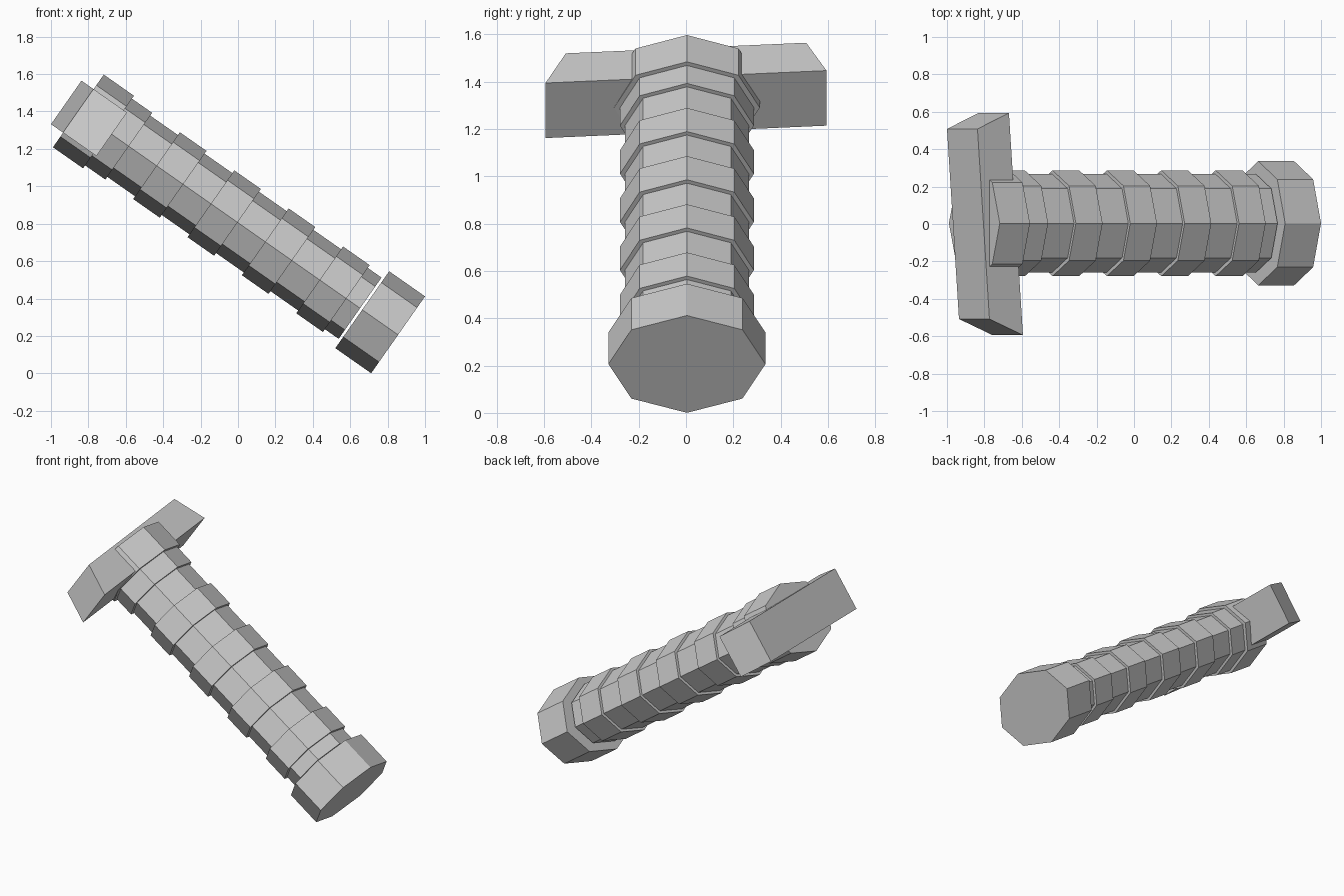
import bpy, bmesh
from math import radians
from mathutils import Matrix

if "Cube" in bpy.data.objects:
    bpy.data.objects.remove(bpy.data.objects["Cube"])

# Local frame: z runs along the handle from the butt end, x is the flat thickness, y the width
FRAME = Matrix.Translation((0.856, 0.004, 0.206)) @ Matrix.Rotation(radians(-55), 4, 'Y')


def finish(name, bm):
    bmesh.ops.recalc_face_normals(bm, faces=bm.faces)
    mesh = bpy.data.meshes.new(name)
    bm.to_mesh(mesh)
    bm.free()
    obj = bpy.data.objects.new(name, mesh)
    obj.matrix_world = FRAME
    bpy.context.collection.objects.link(obj)
    return obj


def stepped_octagon(name, stations):
    """Flattened octagonal solid through (distance, x radius, y radius) stations."""
    bm = bmesh.new()
    d, rx, ry = stations[0]
    ring = bmesh.ops.create_circle(bm, segments=8, radius=1, cap_ends=True)["verts"]
    for v in ring:
        v.co = (v.co.x * rx, v.co.y * ry, d)
    edges = list(bm.edges)
    px, py = rx, ry
    for d, rx, ry in stations[1:]:
        out = bmesh.ops.extrude_edge_only(bm, edges=edges)["geom"]
        edges = [g for g in out if isinstance(g, bmesh.types.BMEdge)]
        for v in [g for g in out if isinstance(g, bmesh.types.BMVert)]:
            v.co = (v.co.x * rx / px, v.co.y * ry / py, d)
        px, py = rx, ry
    bmesh.ops.contextual_create(bm, geom=edges)
    return finish(name, bm)


# Pommel
stepped_octagon("pommel", [(0, 0.251, 0.332), (0.234, 0.251, 0.332)])

# Grip: narrow core with five evenly spaced raised bands
NARROW, WIDE = (0.200, 0.262), (0.218, 0.283)
stations = [(0.248, *NARROW)]
for i in range(5):
    a = 0.338 + 0.355 * i
    b = a + 0.174
    stations += [(a, *NARROW), (a, *WIDE), (b, *WIDE), (b, *NARROW)]
stations.append((2.0, *NARROW))
stepped_octagon("grip", stations)

# Collar where the grip meets the guard
stepped_octagon("collar", [(1.89, 0.237, 0.308), (2.087, 0.237, 0.308)])

# Crossguard: trapezoid with sloped ends, slightly tilted along its length
bm = bmesh.new()
profile = [(-0.594, 1.915), (0.594, 1.915), (0.508, 2.127), (-0.508, 2.127)]
face = bm.faces.new([bm.verts.new((-0.142, y - 0.004, d + 0.077 * y)) for y, d in profile])
out = bmesh.ops.extrude_face_region(bm, geom=[face])["geom"]
bmesh.ops.translate(bm, vec=(0.284, 0, 0),
                    verts=[g for g in out if isinstance(g, bmesh.types.BMVert)])
finish("crossguard", bm)
